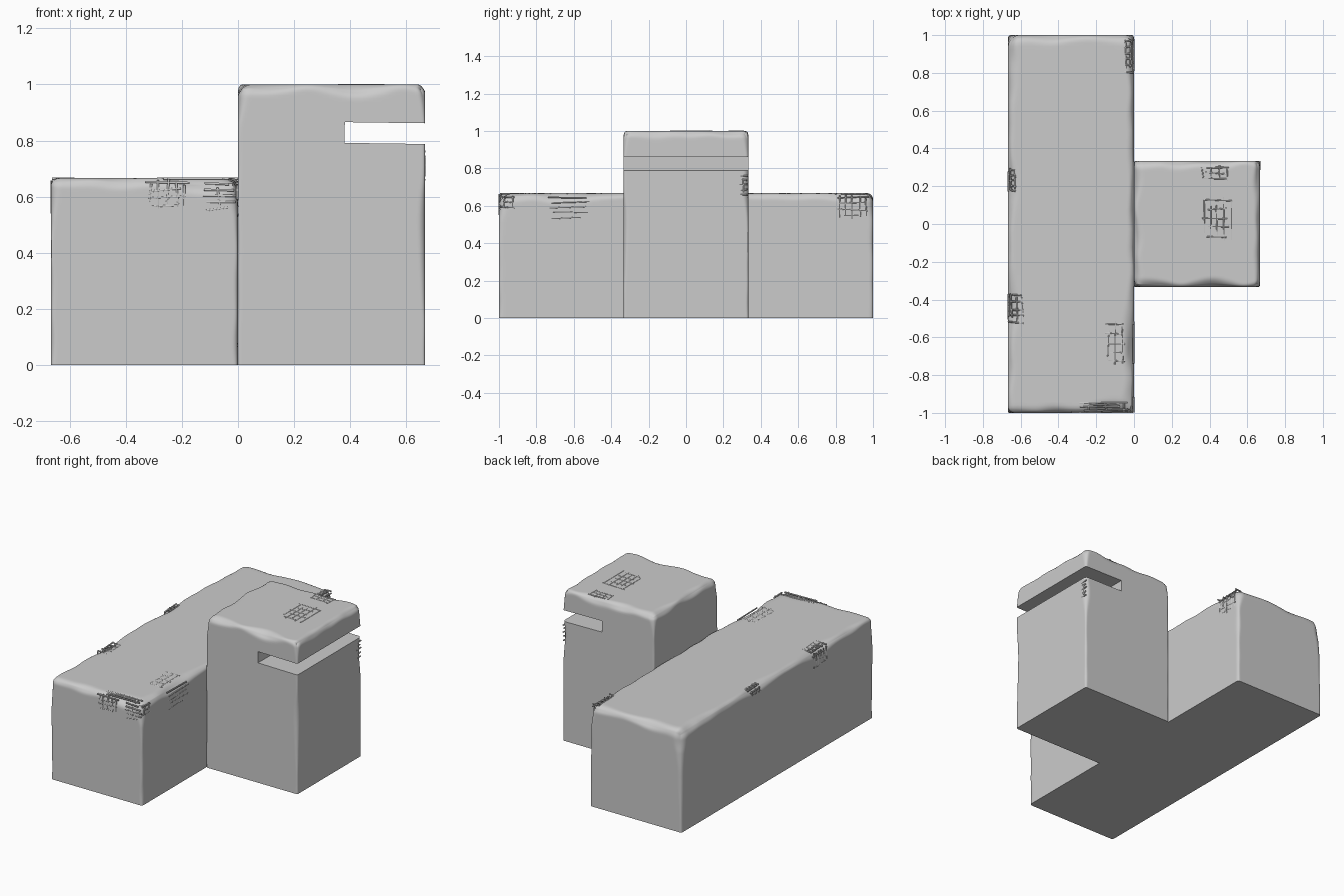
import bpy, bmesh, math, random
from mathutils import Vector, noise

if "Cube" in bpy.data.objects:
    bpy.data.objects.remove(bpy.data.objects["Cube"])

random.seed(4)


def smooth(obj, angle=35):
    bpy.ops.object.select_all(action='DESELECT')
    obj.select_set(True)
    bpy.context.view_layer.objects.active = obj
    bpy.ops.object.shade_smooth_by_angle(angle=math.radians(angle))


def stone_block(name, lo, hi, r_top, r_side, bites, cuts=56):
    """Block with a flat base and worn edges; bites = (centre, extra radius, size)."""
    lo, hi = Vector(lo), Vector(hi)
    bm = bmesh.new()
    bmesh.ops.create_cube(bm, size=1)
    bmesh.ops.subdivide_edges(bm, edges=bm.edges[:], cuts=cuts, use_grid_fill=True)
    for v in bm.verts:
        # crowd the grid toward the edges
        p = Vector([lo[i] + (hi[i] - lo[i]) * (0.5 + 0.5 * (
            0.3 * 2 * v.co[i] + 0.7 * math.sin(math.pi * v.co[i]))) for i in range(3)])
        # edge radius varies with height, noise and local chips
        t = min(1, max(0, (p.z - hi.z + 0.14) / 0.12))
        r = r_side + (r_top - r_side) * t
        r *= 1 + 0.8 * noise.noise(p * 6)
        for c, extra, size in bites:
            r += extra * math.exp(-(p - Vector(c)).length_squared / size ** 2)
        r = max(r, 0.004)
        q = Vector((min(max(p.x, lo.x + r), hi.x - r),
                    min(max(p.y, lo.y + r), hi.y - r),
                    min(p.z, hi.z - r)))
        d = p - q
        if d.length > r:
            p = q + d.normalized() * r
        v.co = p
    mesh = bpy.data.meshes.new(name)
    bm.to_mesh(mesh)
    bm.free()
    obj = bpy.data.objects.new(name, mesh)
    bpy.context.collection.objects.link(obj)
    return obj


def scratches(name, centre, u, v, w, h, across, along):
    """Crosshatch of thin strokes: 'across' strokes run along u, 'along' run along v."""
    centre, u, v = Vector(centre), Vector(u), Vector(v)
    cu = bpy.data.curves.new(name, 'CURVE')
    cu.dimensions = '3D'
    cu.bevel_depth = 0.0045
    cu.bevel_resolution = 1
    cu.use_fill_caps = True
    for n, a, b, la, lb in ((across, u, v, w, h), (along, v, u, h, w)):
        for i in range(n):
            off = lb * ((i + 0.5) / n - 0.5)
            s, e = -la * random.uniform(0.25, 0.5), la * random.uniform(0.25, 0.5)
            sp = cu.splines.new('POLY')
            sp.points.add(1)
            for k, d in enumerate((s, e)):
                co = centre + a * d + b * (off + random.uniform(-0.006, 0.006))
                sp.points[k].co = (*co, 1)
    obj = bpy.data.objects.new(name, cu)
    bpy.context.collection.objects.link(obj)


# long low block
body = stone_block("long_block", (-0.667, -1, 0), (0, 1, 0.667), 0.035, 0.015, [
    ((0, -0.63, 0.667), 0.05, 0.13), ((-0.15, -1, 0.667), 0.05, 0.13),
    ((-0.667, -0.45, 0.667), 0.04, 0.13), ((-0.667, 0.2, 0.667), 0.03, 0.1),
    ((0, 0.9, 0.667), 0.03, 0.12), ((-0.667, 1, 0.667), 0.03, 0.3)])
smooth(body)

# taller head block
head = stone_block("head_block", (0, -0.333, 0), (0.667, 0.333, 1), 0.042, 0.01, [
    ((0.667, 0.333, 0.7), 0.03, 0.1), ((0.667, -0.333, 0.45), 0.02, 0.15)])

# mouth slot under the overhanging lip
bpy.ops.mesh.primitive_cube_add(size=1, location=(0.63, 0, 0.825))
cutter = bpy.context.object
cutter.name = "slot_cutter"
cutter.hide_render = True
cutter.scale = (0.5, 1, 0.074)
cutter.rotation_euler.y = math.radians(0.8)
mod = head.modifiers.new("slot", 'BOOLEAN')
mod.operation = 'DIFFERENCE'
mod.solver = 'EXACT'
mod.object = cutter
bpy.context.view_layer.objects.active = head
bpy.ops.object.modifier_apply(modifier="slot")
bpy.data.objects.remove(cutter)
smooth(head)

# scratch marks: centre, u, v, width, height, strokes each way
X, Y, Z = (1, 0, 0), (0, 1, 0), (0, 0, 1)
T = 0.664
marks = {
    "head_top": ((0.44, 0.03, 0.998), X, Y, 0.18, 0.24, 5, 5),
    "head_top_edge": ((0.43, 0.27, 0.998), X, Y, 0.18, 0.09, 3, 4),
    "head_side": ((0.664, 0.31, 0.71), Y, Z, 0.05, 0.12, 5, 1),
    "top_rear": ((-0.03, 0.89, T), X, Y, 0.06, 0.2, 6, 2),
    "top_right": ((-0.1, -0.63, T), X, Y, 0.11, 0.24, 5, 3),
    "top_front": ((-0.15, -0.965, T), X, Y, 0.28, 0.06, 4, 3),
    "top_left_front": ((-0.62, -0.45, T), X, Y, 0.09, 0.18, 5, 3),
    "top_left_middle": ((-0.642, 0.23, T), X, Y, 0.04, 0.14, 5, 2),
    "right_front": ((-0.003, -0.63, 0.59), Y, Z, 0.24, 0.14, 5, 0),
    "right_corner": ((-0.003, -0.95, 0.62), Y, Z, 0.1, 0.08, 3, 2),
    "right_rear": ((-0.003, 0.89, 0.595), Y, Z, 0.18, 0.14, 4, 5),
    "front_left": ((-0.25, -0.997, 0.61), X, Z, 0.16, 0.11, 4, 5),
    "front_right": ((-0.07, -0.997, 0.6), X, Z, 0.13, 0.11, 5, 1),
    "left_front": ((-0.664, -0.45, 0.6), Y, Z, 0.16, 0.12, 3, 6),
    "left_middle": ((-0.664, 0.22, 0.635), Y, Z, 0.12, 0.04, 2, 3),
}
for key, args in marks.items():
    scratches("scratches_" + key, *args)
